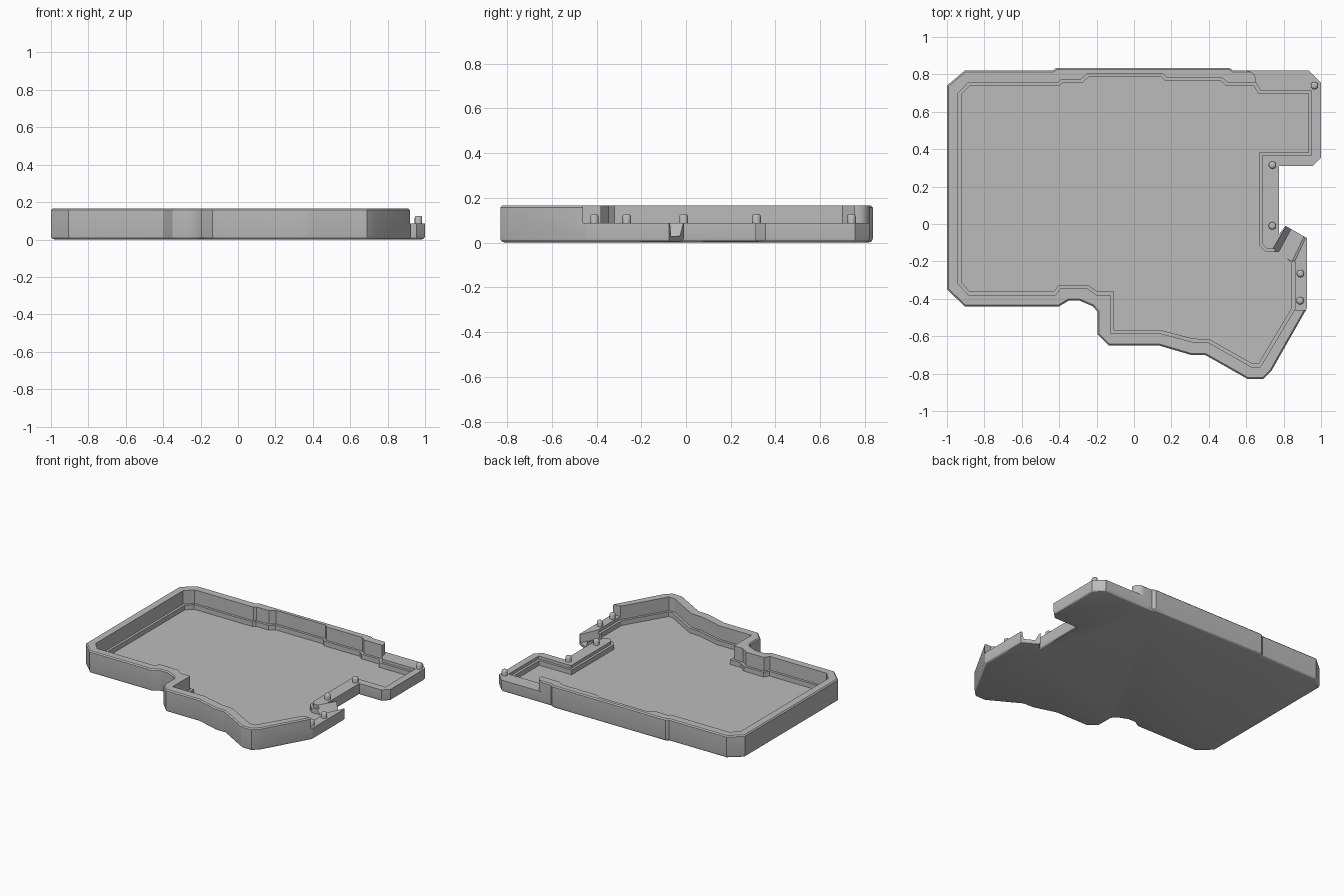
import bpy, bmesh, math
from mathutils import Vector

cube = bpy.data.objects.get("Cube")
if cube:
    bpy.data.objects.remove(cube, do_unlink=True)

grey = bpy.data.materials.new("plain grey")
grey.use_nodes = True
colour = (0.5, 0.5, 0.5, 1)
grey.diffuse_color = colour
grey.node_tree.nodes["Principled BSDF"].inputs["Base Color"].default_value = colour

FLOOR, LEDGE, LOW_RIM, HIGH_RIM = 0.03, 0.065, 0.087, 0.165
GAP_X = 0.775


def inset(points, amount, keep_gap=False):
    """Move every edge of a clockwise polygon inwards and re-intersect them."""
    pts = [Vector(p) for p in points]
    lines = []
    for a, b in zip(pts, pts[1:] + pts[:1]):
        d = (b - a).normalized()
        flat = keep_gap and a.x == GAP_X and b.x == GAP_X
        lines.append((a + Vector((d.y, -d.x)) * (0 if flat else amount), d))
    out = []
    for i, (p, d) in enumerate(lines):
        q, e = lines[i - 1]
        t = (p - q).cross(d) / e.cross(d)
        out.append(q + e * t)
    return out


def loft(name, rings):
    """Solid through a stack of (points, height) rings."""
    bm = bmesh.new()
    loops = [[bm.verts.new((p[0], p[1], z)) for p in pts] for pts, z in rings]
    n = len(loops[0])
    for low, up in zip(loops, loops[1:]):
        for i in range(n):
            j = (i + 1) % n
            bm.faces.new((low[i], low[j], up[j], up[i]))
    bm.faces.new(loops[0])
    bm.faces.new(loops[-1])
    bmesh.ops.recalc_face_normals(bm, faces=bm.faces)
    mesh = bpy.data.meshes.new(name)
    bm.to_mesh(mesh)
    bm.free()
    mesh.materials.append(grey)
    obj = bpy.data.objects.new(name, mesh)
    bpy.context.collection.objects.link(obj)
    return obj


def smooth(obj, angle):
    bpy.ops.object.select_all(action="DESELECT")
    obj.select_set(True)
    bpy.context.view_layer.objects.active = obj
    bpy.ops.object.shade_smooth_by_angle(angle=math.radians(angle))


# Tray outline, clockwise from the back left corner
outline = [
    (-1, .74), (-.905, .82), (-.435, .82), (-.415, .835), (.51, .835), (.53, .82),
    (.935, .82), (1, .755), (1, .355), (.955, .31), (GAP_X, .31), (GAP_X, -.055),
    (.81, -.01), (.925, -.075), (.925, -.45), (.735, -.785), (.69, -.83), (.61, -.83),
    (.38, -.7), (.305, -.7), (.135, -.65), (-.135, -.65), (-.195, -.59), (-.195, -.47),
    (-.22, -.44), (-.29, -.41), (-.35, -.41), (-.4, -.44), (-.905, -.44), (-1, -.35),
]
# Inside of the wall
cavity = [
    (-.94, .7), (-.885, .757), (-.405, .757), (-.39, .772), (-.285, .772), (-.25, .803),
    (.155, .803), (.175, .783), (.47, .783), (.5, .757), (.65, .757), (.675, .715),
    (.95, .715), (.95, .365), (.685, .365), (.685, -.105), (.71, -.13), (.785, -.13),
    (.86, -.2), (.86, -.455), (.675, -.765), (.63, -.765), (.4, -.635), (.31, -.63),
    (.14, -.585), (-.125, -.585), (-.125, -.38), (-.2, -.38), (-.25, -.345),
    (-.395, -.345), (-.42, -.38), (-.885, -.38), (-.94, -.32),
]

tray = loft("tray", [
    (inset(outline, .02, True), 0), (inset(outline, .008, True), .004),
    (inset(outline, .002, True), .011), (outline, .02),
    (outline, HIGH_RIM - .008), (inset(outline, .008), HIGH_RIM),
])

# Low right rim, with a rounded end on the back wall
arc = [(.6 + .052 * math.sin(a), .768 + .052 * math.cos(a))
       for a in [math.radians(15 * k) for k in range(7)]]
low_zone = [(.6, .9), (1.1, .9), (1.1, -.46), (.652, -.46)] + arc[::-1]

# Sloped cable channel through the right rim
channel_floor = [(.765, -.165), (.785, -.13), (.87, .03), (.955, .03), (.845, -.2)]
channel_top = [(.73, -.145), (.74, -.13), (.835, .03), (.965, .03), (.86, -.2)]

cutters = [
    loft("cavity_cutter", [(cavity, LEDGE), (cavity, .3)]),
    loft("floor_cutter", [(inset(cavity, .018), FLOOR), (inset(cavity, .018), .2)]),
    loft("low_rim_cutter", [(low_zone, LOW_RIM), (low_zone, .4)]),
    loft("channel_cutter", [(channel_floor, FLOOR), (channel_top, LOW_RIM + .004)]),
]
bpy.context.view_layer.objects.active = tray
for cutter in cutters:
    mod = tray.modifiers.new(cutter.name, "BOOLEAN")
    mod.operation = "DIFFERENCE"
    mod.solver = "EXACT"
    mod.object = cutter
    bpy.ops.object.modifier_apply(modifier=mod.name)
for cutter in cutters:
    bpy.data.objects.remove(cutter, do_unlink=True)
smooth(tray, 28)

# Locating pegs on the low rim
for i, (x, y) in enumerate([(.965, .74), (.74, .315), (.74, -.01), (.89, -.265), (.888, -.41)]):
    def circle(r):
        return [(x + r * math.cos(k * math.tau / 24), y + r * math.sin(k * math.tau / 24))
                for k in range(24)]
    peg = loft(f"peg_{i + 1}", [(circle(.02), LOW_RIM - .01), (circle(.02), .116),
                                (circle(.017), .123), (circle(.011), .127)])
    smooth(peg, 35)
